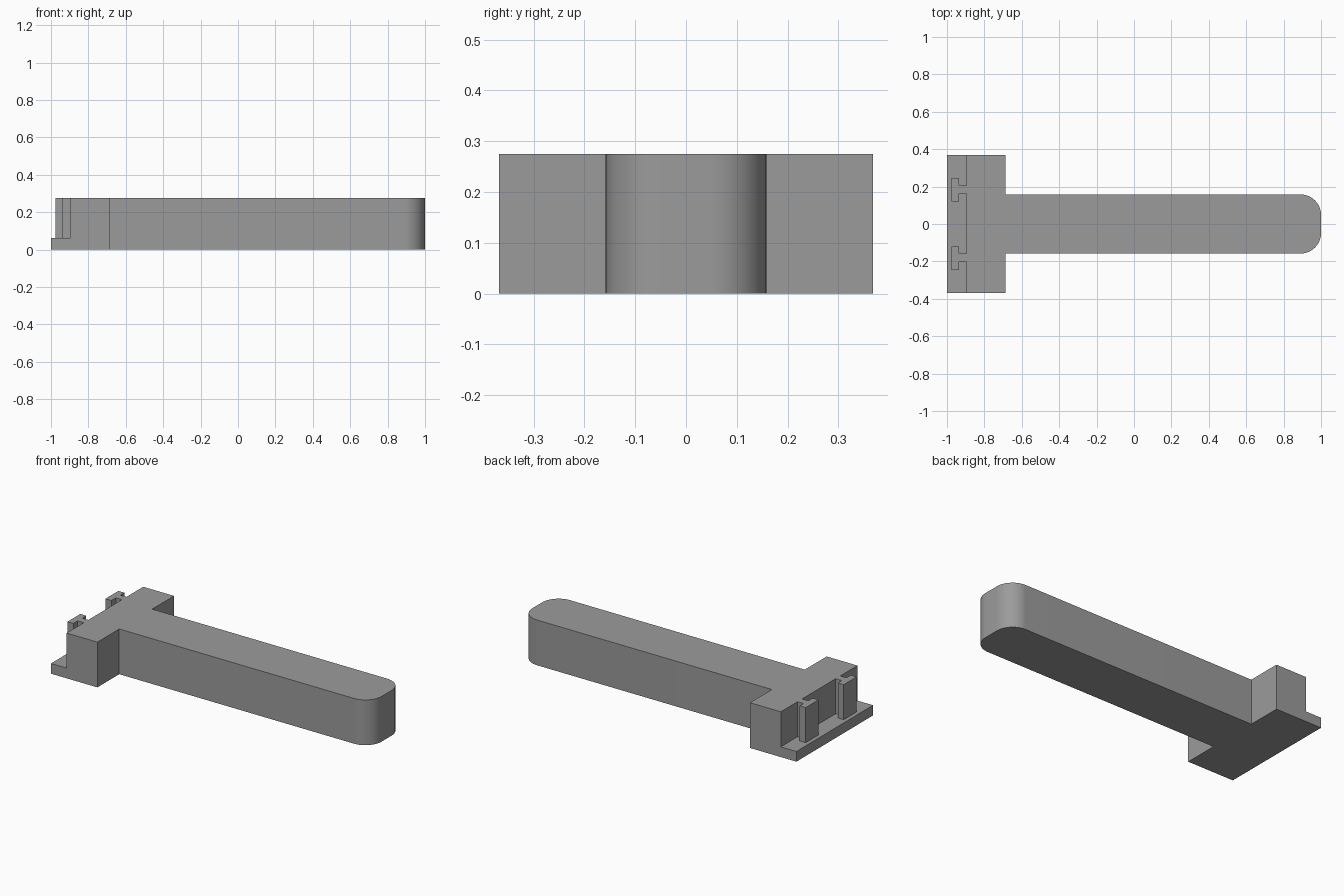
import bpy
import bmesh
import math

if "Cube" in bpy.data.objects:
    bpy.data.objects.remove(bpy.data.objects["Cube"])

HEIGHT = 0.275      # full height
LEDGE = 0.062       # height of the ledge under the hooks
FACE_X = -0.895     # face of the head that carries the hooks

grey = bpy.data.materials.new("plain grey")
grey.diffuse_color = (0.33, 0.33, 0.33, 1)
grey.use_nodes = True
grey.node_tree.nodes["Principled BSDF"].inputs["Base Color"].default_value = grey.diffuse_color


def prism(name, outline, z0, z1):
    """Extrude a closed xy outline (counter-clockwise) from z0 to z1."""
    bm = bmesh.new()
    face = bm.faces.new([bm.verts.new((x, y, z0)) for x, y in outline])
    top = bmesh.ops.extrude_face_region(bm, geom=[face])["geom"]
    verts = [v for v in top if isinstance(v, bmesh.types.BMVert)]
    bmesh.ops.translate(bm, verts=verts, vec=(0, 0, z1 - z0))
    bmesh.ops.recalc_face_normals(bm, faces=bm.faces)
    mesh = bpy.data.meshes.new(name)
    bm.to_mesh(mesh)
    bm.free()
    obj = bpy.data.objects.new(name, mesh)
    bpy.context.collection.objects.link(obj)
    mesh.materials.append(grey)
    return obj


# T-shaped body: wide head and long bar with rounded end corners
HEAD_W, BAR_W, R = 0.368, 0.158, 0.11
half = [(1 - R + R * math.cos(a), BAR_W - R + R * math.sin(a))
        for a in (math.pi / 2 * i / 16 for i in range(17))]
half += [(-0.688, BAR_W), (-0.688, HEAD_W), (-1, HEAD_W)]
body = prism("t_shaped_body", half + [(x, -y) for x, y in reversed(half)], 0, HEIGHT)

# Cutter for the ledge, leaving two T-shaped hooks standing
CAP_BACK, CAP_FRONT = -0.976, -0.936
hook = [(FACE_X, 0.163), (CAP_FRONT, 0.163), (CAP_FRONT, 0.121), (CAP_BACK, 0.121),
        (CAP_BACK, 0.245), (CAP_FRONT, 0.245), (CAP_FRONT, 0.207), (FACE_X, 0.207)]
lower_hook = [(x, y - 0.366) for x, y in hook]
cutter = prism("ledge_cutter",
               [(-1.1, -0.5), (FACE_X, -0.5)] + lower_hook + hook + [(FACE_X, 0.5), (-1.1, 0.5)],
               LEDGE, 0.5)
cutter.hide_render = True

bpy.context.view_layer.objects.active = body
body.select_set(True)
cut = body.modifiers.new("ledge cut", 'BOOLEAN')
cut.operation = 'DIFFERENCE'
cut.solver = 'EXACT'
cut.object = cutter
bpy.ops.object.modifier_apply(modifier=cut.name)
bpy.data.objects.remove(cutter)

# Smooth rounded corners, keep the other edges sharp
bpy.ops.object.shade_smooth_by_angle(angle=math.radians(30))
